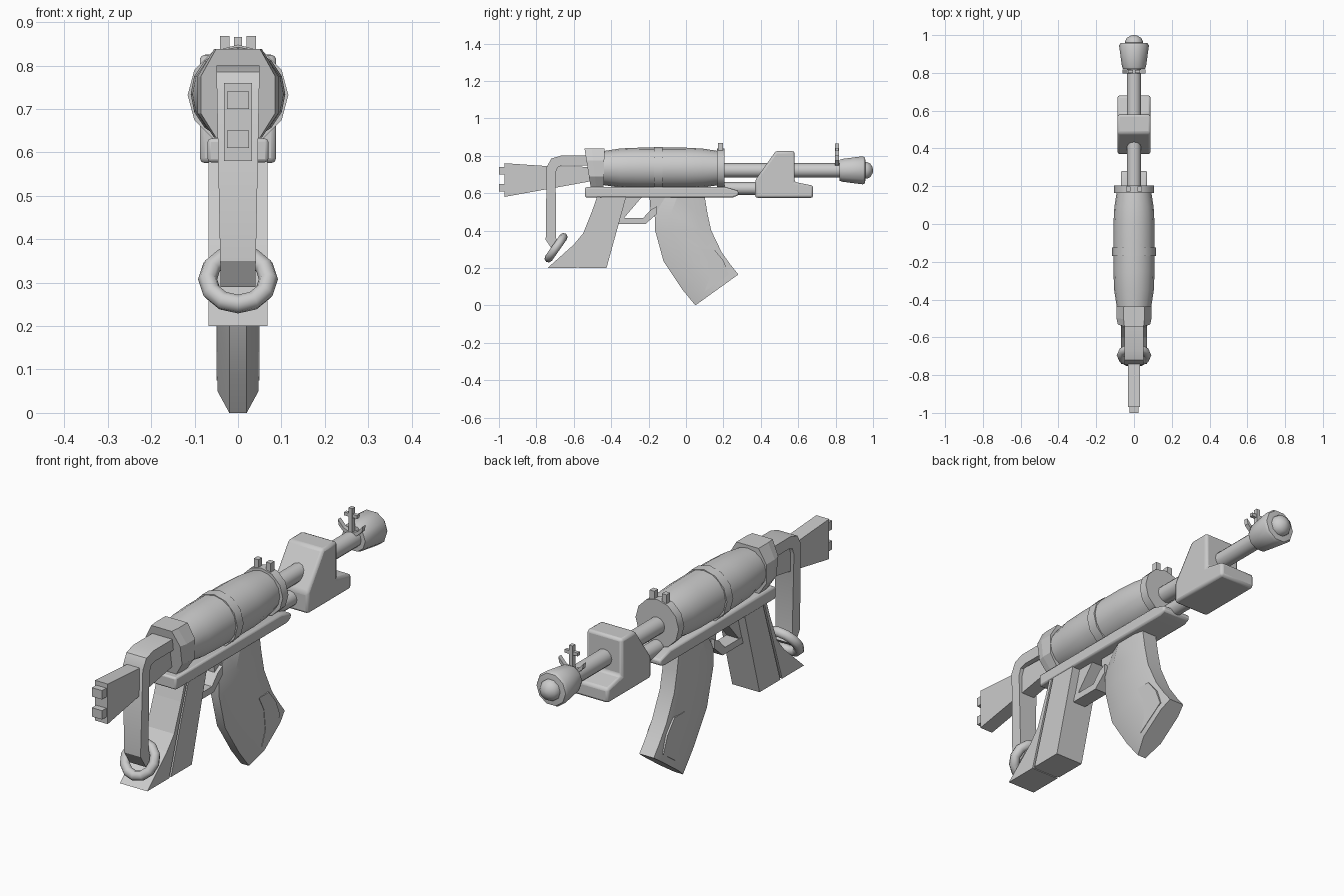
import bpy, bmesh, math
from mathutils import Vector

cube = bpy.data.objects.get("Cube")
if cube:
    bpy.data.objects.remove(cube, do_unlink=True)

GREY = (0.6, 0.6, 0.6, 1)
metal = bpy.data.materials.new("plain_grey")
metal.use_nodes = True
metal.diffuse_color = GREY
metal.node_tree.nodes["Principled BSDF"].inputs["Base Color"].default_value = GREY


def finish(name, bm, smooth=35, bevel=0):
    """Turn a bmesh into a named, shaded object."""
    bmesh.ops.recalc_face_normals(bm, faces=bm.faces)
    mesh = bpy.data.meshes.new(name)
    bm.to_mesh(mesh)
    bm.free()
    mesh.materials.append(metal)
    ob = bpy.data.objects.new(name, mesh)
    bpy.context.collection.objects.link(ob)
    if bevel:
        mod = ob.modifiers.new("soft_edges", "BEVEL")
        mod.width, mod.segments, mod.limit_method = bevel, 2, "ANGLE"
    if smooth:
        bpy.ops.object.select_all(action="DESELECT")
        ob.select_set(True)
        bpy.context.view_layer.objects.active = ob
        bpy.ops.object.shade_smooth_by_angle(angle=math.radians(smooth))
    return ob


def loft(name, rings, **kw):
    """Skin a list of equal rings of points and cap both ends."""
    bm = bmesh.new()
    loops = [[bm.verts.new(p) for p in ring] for ring in rings]
    n = len(loops[0])
    for a, b in zip(loops, loops[1:]):
        for i in range(n):
            j = (i + 1) % n
            bm.faces.new((a[i], a[j], b[j], b[i]))
    bm.faces.new(loops[0])
    bm.faces.new(loops[-1][::-1])
    return finish(name, bm, **kw)


def slab(name, outline, half, **kw):
    """Side outline (y, z) given thickness across x; half may depend on z."""
    w = half if callable(half) else lambda z: half
    return loft(name, [[(s * w(z), y, z) for y, z in outline] for s in (-1, 1)], **kw)


def lathe(name, profile, z, sides=12, **kw):
    """Spin a (y, radius) profile around a lengthwise axis at height z."""
    turn = [2 * math.pi * i / sides for i in range(sides)]
    return loft(name, [[(r * math.cos(t), y, z + r * math.sin(t)) for t in turn]
                       for y, r in profile], **kw)


def box(name, x, y, z, **kw):
    return loft(name, [[(x[0], v, z[0]), (x[1], v, z[0]), (x[1], v, z[1]), (x[0], v, z[1])]
                       for v in y], **kw)


# Stock blade and its two end tabs
slab("stock_blade", [(-.97, .76), (-.97, .58), (-.5, .665), (-.5, .74), (-.75, .745)], .032, smooth=0)
for label, z in (("upper", .72), ("lower", .63)):
    box(label + "_stock_tab", (-.025, .025), (-1, -.965), (z - .02, z + .02), smooth=0)

# Bent stock strap, slightly narrower toward the bottom
slab("stock_strap", [(-.5, .8), (-.67, .8), (-.72, .785), (-.745, .74), (-.75, .35), (-.71, .29),
                     (-.67, .32), (-.695, .36), (-.697, .71), (-.685, .74), (-.66, .748), (-.5, .748)],
     lambda z: .034 + .02 * z, smooth=30)

# Sling ring
bpy.ops.mesh.primitive_torus_add(major_segments=12, minor_segments=8, major_radius=.07,
                                 minor_radius=.022, location=(0, -.695, .308),
                                 rotation=(math.radians(55), 0, 0))
ring = bpy.context.object
ring.name = "sling_ring"
ring.data.materials.append(metal)
bpy.ops.object.shade_smooth_by_angle(angle=math.radians(50))

# Receiver: faceted collar, barrel-shaped body, bands
half_collar = [(.055, .838), (.093, .775), (.093, .69), (.055, .634)]
collar = half_collar + [(-x, z) for x, z in reversed(half_collar)]
loft("rear_collar", [[(x * k, y - lean * (z - .634), z) for x, z in collar]
                     for y, k, lean in ((-.51, .92, .16), (-.48, 1, .12), (-.44, 1, -.02))], smooth=0)
lathe("receiver_body", [(-.5, .085), (-.44, .091), (-.35, .105), (-.25, .109), (0, .109),
                        (.09, .104), (.18, .09)], .734, sides=16)
lathe("middle_band", [(-.17, .116), (-.125, .116)], .732)
lathe("front_band", [(.165, .107), (.205, .107)], .732)
for side, s in (("left", 1), ("right", -1)):
    box(side + "_rear_sight", sorted((s * .019, s * .042)), (.172, .198), (.8, .868), smooth=0)

# Rail under the receiver
slab("lower_rail", [(-.54, .632), (.21, .632), (.28, .612), (.28, .588), (.25, .577), (-.54, .577)],
     .07, bevel=.008)

# Grip: rear and front halves with a shallow seam between
slab("grip_rear", [(-.476, .58), (-.5, .51), (-.55, .385), (-.6, .325), (-.74, .2), (-.585, .2),
                   (-.46, .58)], .068, smooth=0)
slab("grip_seam", [(-.47, .58), (-.59, .203), (-.56, .203), (-.44, .58)], .06, smooth=0)
slab("grip_front", [(-.45, .58), (-.572, .2), (-.425, .2), (-.32, .58)], .068, smooth=0)
slab("grip_web", [(-.33, .58), (-.235, .58), (-.35, .445), (-.37, .45)], .03, smooth=0)

# Trigger and its guard
slab("trigger_guard", [(-.365, .436), (-.215, .436), (-.155, .49), (-.155, .53), (-.19, .51),
                       (-.23, .466), (-.365, .466)], .032, smooth=0)
slab("trigger", [(-.195, .58), (-.19, .51), (-.16, .46), (-.1, .5), (-.1, .58)], .016, smooth=0)

# Curved magazine: narrow rear edge, wide front face
stations = [((-.11, .58), (.1, .58)), ((-.165, .49), (.115, .49)), ((-.165, .4), (.135, .4)),
            ((-.12, .235), (.19, .285)), ((-.02, .085), (.24, .215)), ((.05, 0), (.28, .165))]


def magazine_ring(rear, front):
    a, b = Vector((0, *rear)), Vector((0, *front))
    half = [(0, .02), (.3, .047), (.8, .047), (1, .036)]
    section = half + [(t, -x) for t, x in reversed(half)]
    return [a.lerp(b, t) + Vector((x, 0, 0)) for t, x in section]


loft("magazine", [magazine_ring(*s) for s in stations], smooth=20)

# Raised plate on each magazine side, with a jagged edge
for side, s in (("left", 1), ("right", -1)):
    edge = [(.08, .3), (.115, .235), (.125, .14), (.1, .075), (.23, .165), (.2, .24), (.15, .3)]
    loft(side + "_magazine_plate", [[(s * x, y, z) for y, z in edge] for x in (.04, .049)], smooth=0)

# Barrel, lower tube and stepped handguard
lathe("barrel", [(.19, .038), (.86, .038)], .722)
lathe("lower_tube", [(.2, .034), (.4, .034)], .625)
slab("handguard", [(.37, .575), (.37, .67), (.48, .825), (.58, .825), (.58, .66), (.68, .64), (.68, .575)],
     .088, bevel=.012)

# Front sight: post, cross bar and curved wings
box("front_sight_post", (-.009, .009), (.797, .817), (.74, .866), smooth=0)
box("front_sight_bar", (-.032, .032), (.799, .815), (.825, .84), smooth=0)
wings = [(-.062, .8), (-.035, .77), (0, .757), (.035, .77), (.062, .8),
         (.058, .775), (.035, .752), (0, .738), (-.035, .752), (-.058, .775)]
loft("front_sight_wings", [[(x, y, z) for x, z in wings] for y in (.797, .817)], smooth=0)

# Flared muzzle with a domed tip
lathe("muzzle", [(.82, .058), (.835, .064), (.945, .079), (.957, .072), (.96, .045)], .722, sides=10, smooth=40)
lathe("muzzle_dome", [(.95, .048), (.968, .047), (.985, .038), (.996, .02), (1, .006)], .722, sides=10, smooth=60)
